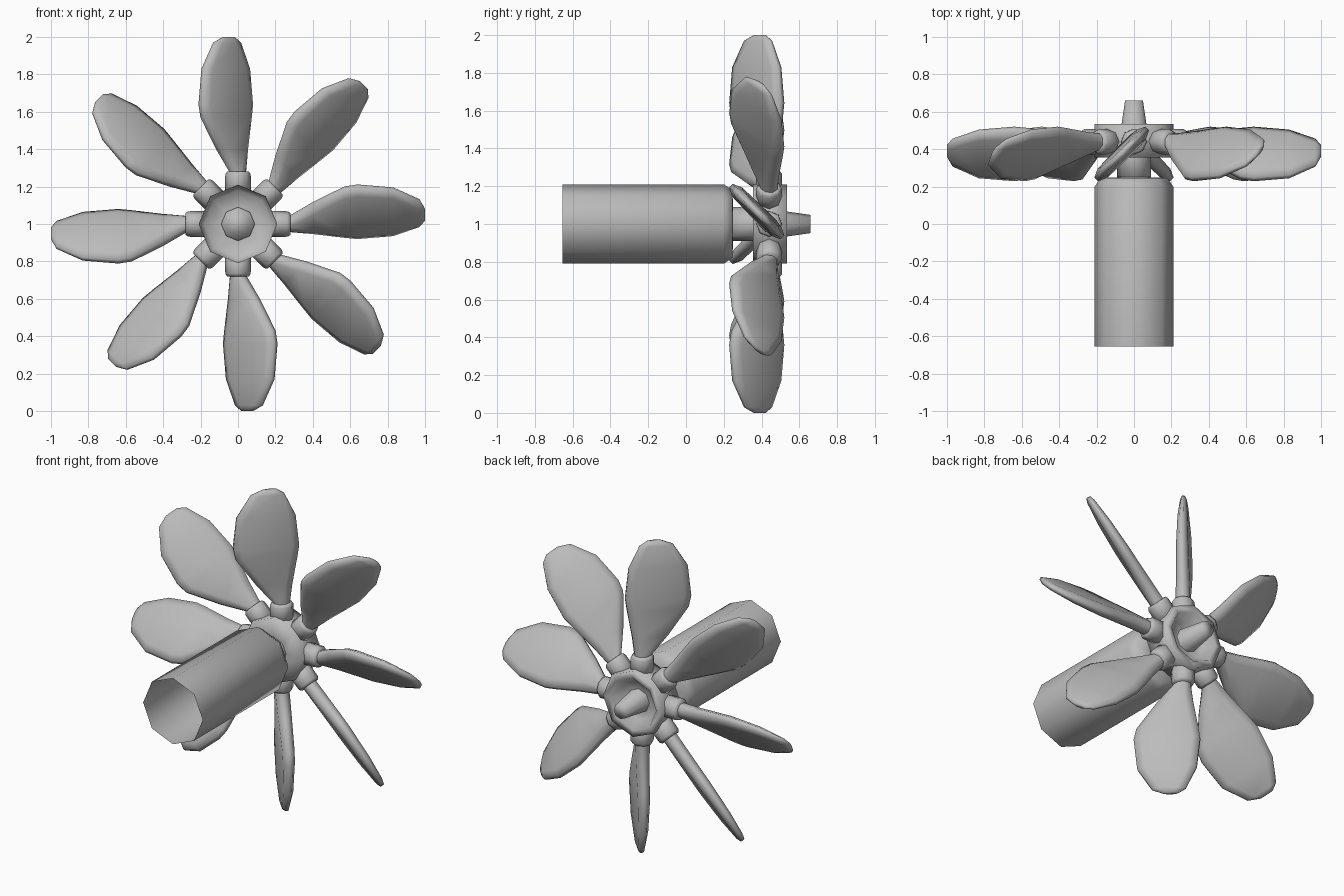
import bpy, bmesh, math
from mathutils import Matrix, Vector

cube = bpy.data.objects.get("Cube")
if cube:
    bpy.data.objects.remove(cube, do_unlink=True)

SIDES = 8
AXIS_Z = 1.0      # height of the spin axis
BLADE_Y = 0.44    # position of the blade roots along the axis

grey = bpy.data.materials.new("plain grey")
grey.use_nodes = True
grey.diffuse_color = (0.5, 0.5, 0.5, 1)
grey.node_tree.nodes["Principled BSDF"].inputs["Base Color"].default_value = (0.5, 0.5, 0.5, 1)


def loft(name, rings, cap_start=True, cap_end=True):
    """Skin a list of equal-sized point rings into a smooth mesh."""
    bm = bmesh.new()
    loops = [[bm.verts.new(p) for p in ring] for ring in rings]
    for a, b in zip(loops, loops[1:]):
        n = len(a)
        for i in range(n):
            bm.faces.new((a[i], a[(i + 1) % n], b[(i + 1) % n], b[i]))
    if cap_start:
        bm.faces.new(loops[0])
    if cap_end:
        bm.faces.new(loops[-1])
    bmesh.ops.recalc_face_normals(bm, faces=bm.faces)
    for f in bm.faces:
        f.smooth = True
    mesh = bpy.data.meshes.new(name)
    bm.to_mesh(mesh)
    bm.free()
    mesh.materials.append(grey)
    return mesh


def place(name, mesh, matrix=Matrix()):
    obj = bpy.data.objects.new(name, mesh)
    bpy.context.collection.objects.link(obj)
    obj.matrix_world = matrix
    return obj


def turned(name, profile, **caps):
    """Octagonal turned part along y from (position, radius) pairs."""
    angles = [math.tau * i / SIDES for i in range(SIDES)]
    rings = [[(r * math.cos(a), y, r * math.sin(a)) for a in angles] for y, r in profile]
    return place(name, loft(name, rings, **caps), Matrix.Translation((0, 0, AXIS_Z)))


# Open tube with a chamfered, closed far end
turned("barrel", [(-0.655, 0.21), (0.2, 0.21), (0.245, 0.18), (0.25, 0.09)], cap_start=False)
# Shaft running through the hub and ending in a tapered nose
turned("shaft", [(0.235, 0.09), (0.37, 0.09), (0.66, 0.048)])
# Hub with a dished back face
turned("hub", [(0.355, 0.09), (0.355, 0.21), (0.535, 0.21), (0.535, 0.165), (0.475, 0.12), (0.475, 0.06)])

# Blade stations: distance from axis, trailing edge, leading edge, half thickness
stations = [
    (0.20, -0.045, 0.045, 0.045),
    (0.28, -0.05, 0.045, 0.042),
    (0.40, -0.15, 0.06, 0.04),
    (0.57, -0.27, 0.09, 0.036),
    (0.64, -0.285, 0.1, 0.035),
    (0.83, -0.265, 0.08, 0.029),
    (0.97, -0.18, 0.015, 0.02),
    (1.00, -0.11, -0.03, 0.012),
]
pitch = Vector((1, 1, 0)).normalized()
face = Vector((-1, 1, 0)).normalized()
blade_rings = []
for dist, low, high, thick in stations:
    half = (high - low) / 2
    inset = half - min(0.045, half * 0.6)
    outline = [(half, 0.4), (inset, 1), (-inset, 1), (-half, 0.4),
               (-half, -0.4), (-inset, -1), (inset, -1), (half, -0.4)]
    middle = Vector((0, BLADE_Y, dist)) + pitch * (low + high) / 2
    blade_rings.append([middle + pitch * u + face * v * thick for u, v in outline])
blade_mesh = loft("blade", blade_rings)

# Collar holding each blade root
socket_rings = []
for dist, radius in [(0.15, 0.07), (0.265, 0.068), (0.28, 0.058)]:
    socket_rings.append([(radius * math.cos(math.tau * i / SIDES),
                          BLADE_Y + radius * math.sin(math.tau * i / SIDES), dist)
                         for i in range(SIDES)])
socket_mesh = loft("socket", socket_rings)

# Eight blades and collars around the hub
for i in range(8):
    turn = Matrix.Translation((0, 0, AXIS_Z)) @ Matrix.Rotation(math.tau * i / 8, 4, 'Y')
    place(f"blade_{i + 1}", blade_mesh, turn)
    place(f"blade_socket_{i + 1}", socket_mesh, turn)
